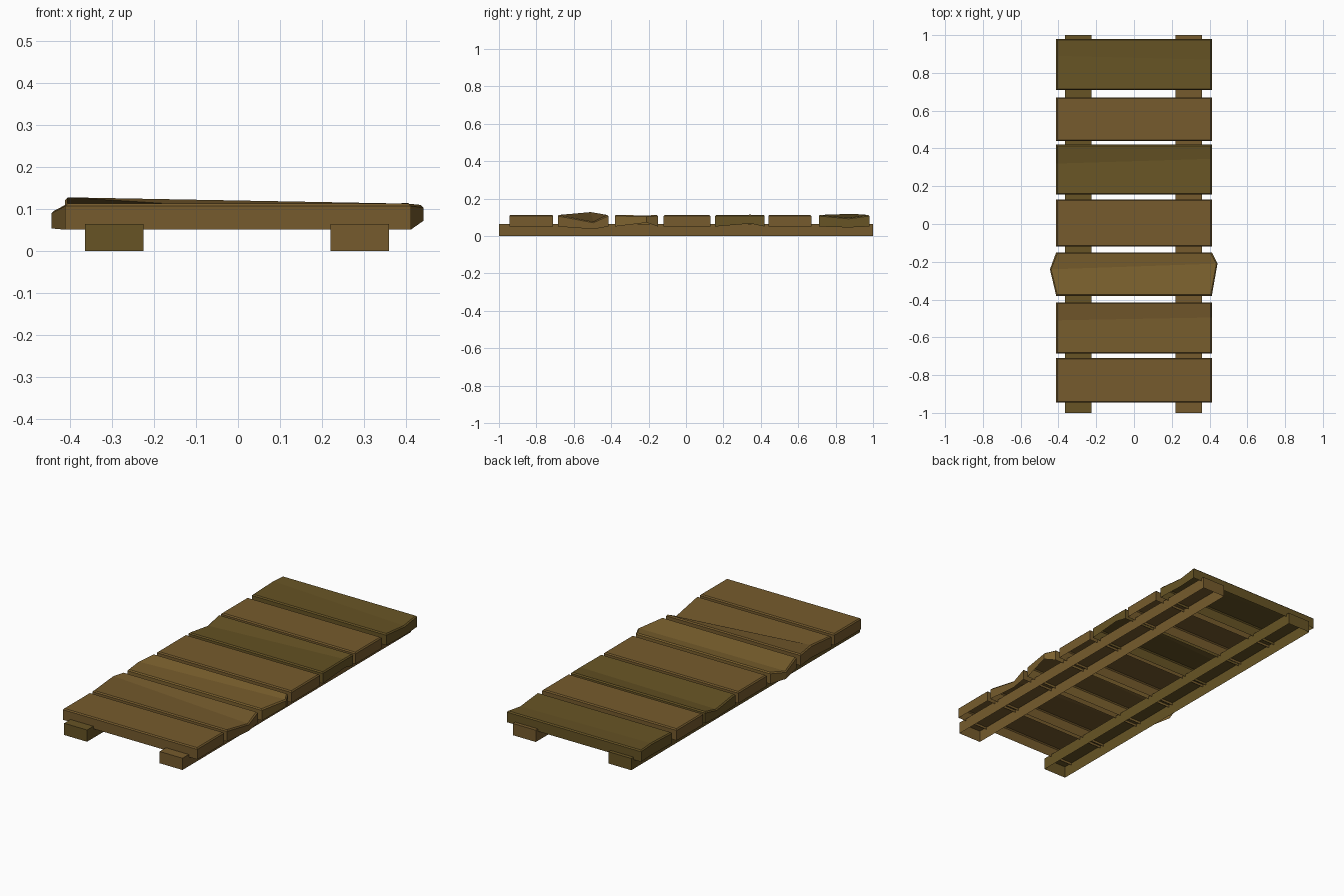
import bpy, bmesh

if "Cube" in bpy.data.objects:
    bpy.data.objects.remove(bpy.data.objects["Cube"])


def material(name, rgb):
    m = bpy.data.materials.new(name)
    m.diffuse_color = (*rgb, 1)
    m.use_nodes = True
    m.node_tree.nodes["Principled BSDF"].inputs["Base Color"].default_value = m.diffuse_color
    return m


LIGHT = material("light_wood", (0.205, 0.122, 0.028))
MID = material("mid_wood", (0.18, 0.105, 0.026))
DARK = material("dark_wood", (0.135, 0.088, 0.018))


def finish(name, bm, mat):
    bmesh.ops.recalc_face_normals(bm, faces=bm.faces)
    # open shells: make sure the top faces point up
    top = max(bm.faces, key=lambda f: f.calc_center_median().z)
    if top.normal.z < 0:
        bmesh.ops.reverse_faces(bm, faces=bm.faces)
    me = bpy.data.meshes.new(name)
    bm.to_mesh(me)
    bm.free()
    me.materials.append(mat)
    ob = bpy.data.objects.new(name, me)
    bpy.context.collection.objects.link(ob)


# Rails: long boxes left open underneath
def rail(name, x0, x1, mat):
    bm = bmesh.new()
    bmesh.ops.create_cube(bm, size=1)
    for v in bm.verts:
        v.co = (x0 if v.co.x < 0 else x1, v.co.y * 2, 0 if v.co.z < 0 else 0.065)
    bm.faces.ensure_lookup_table()
    low = min(bm.faces, key=lambda f: f.calc_center_median().z)
    bmesh.ops.delete(bm, geom=[low], context='FACES_ONLY')
    finish(name, bm, mat)


rail("left_rail", -0.365, -0.225, DARK)
rail("right_rail", 0.22, 0.36, MID)

HX, BOTTOM, TOP, CH = 0.412, 0.051, 0.113, 0.006


# Planks: chamfered top, open underside; optional warped middle given per end
# as (x, y, bottom z, top z)
def plank(name, y0, y1, mat, warp=None):
    bm = bmesh.new()
    ends = []
    for i, s in enumerate((-1, 1)):
        stations = [(s * HX, y0, BOTTOM, TOP, CH), (s * HX, y1, BOTTOM, TOP, -CH)]
        if warp:
            x, y, b, t = warp[i]
            stations.insert(1, (x, y, b, t, 0))
        cols = []
        for x, y, b, t, c in stations:
            cols.append([bm.verts.new((x, y, b)),
                         bm.verts.new((x, y, t - CH)),
                         bm.verts.new((x - s * CH, y + c, t))])
        ends.append(cols)
    for cols in ends:                                   # end grain and its chamfer
        for a, b in zip(cols, cols[1:]):
            for k in (0, 1):
                bm.faces.new((a[k], b[k], b[k + 1], a[k + 1]))
    left, right = ends
    for j in range(len(left) - 1):                      # top
        bm.faces.new((left[j][2], right[j][2], right[j + 1][2], left[j + 1][2]))
    for j in (0, -1):                                   # long sides and chamfers
        for k in (0, 1):
            bm.faces.new((left[j][k], right[j][k], right[j][k + 1], left[j][k + 1]))
    finish(name, bm, mat)


PLANKS = [
    (-0.945, -0.71, MID, None),
    (-0.685, -0.415, MID, ((-HX, -0.51, 0.06, 0.128), (HX, -0.495, 0.037, 0.077))),
    (-0.38, -0.15, LIGHT, ((-0.445, -0.24, 0.054, 0.096), (0.442, -0.21, 0.072, 0.11))),
    (-0.12, 0.13, MID, None),
    (0.155, 0.42, DARK, ((-HX, 0.32, 0.045, 0.09), (HX, 0.345, 0.067, 0.114))),
    (0.44, 0.67, MID, None),
    (0.71, 0.98, DARK, ((-HX, 0.89, 0.055, 0.119), (HX, 0.87, 0.046, 0.098))),
]
for n, (y0, y1, mat, warp) in enumerate(PLANKS, 1):
    plank(f"plank_{n}", y0, y1, mat, warp)
